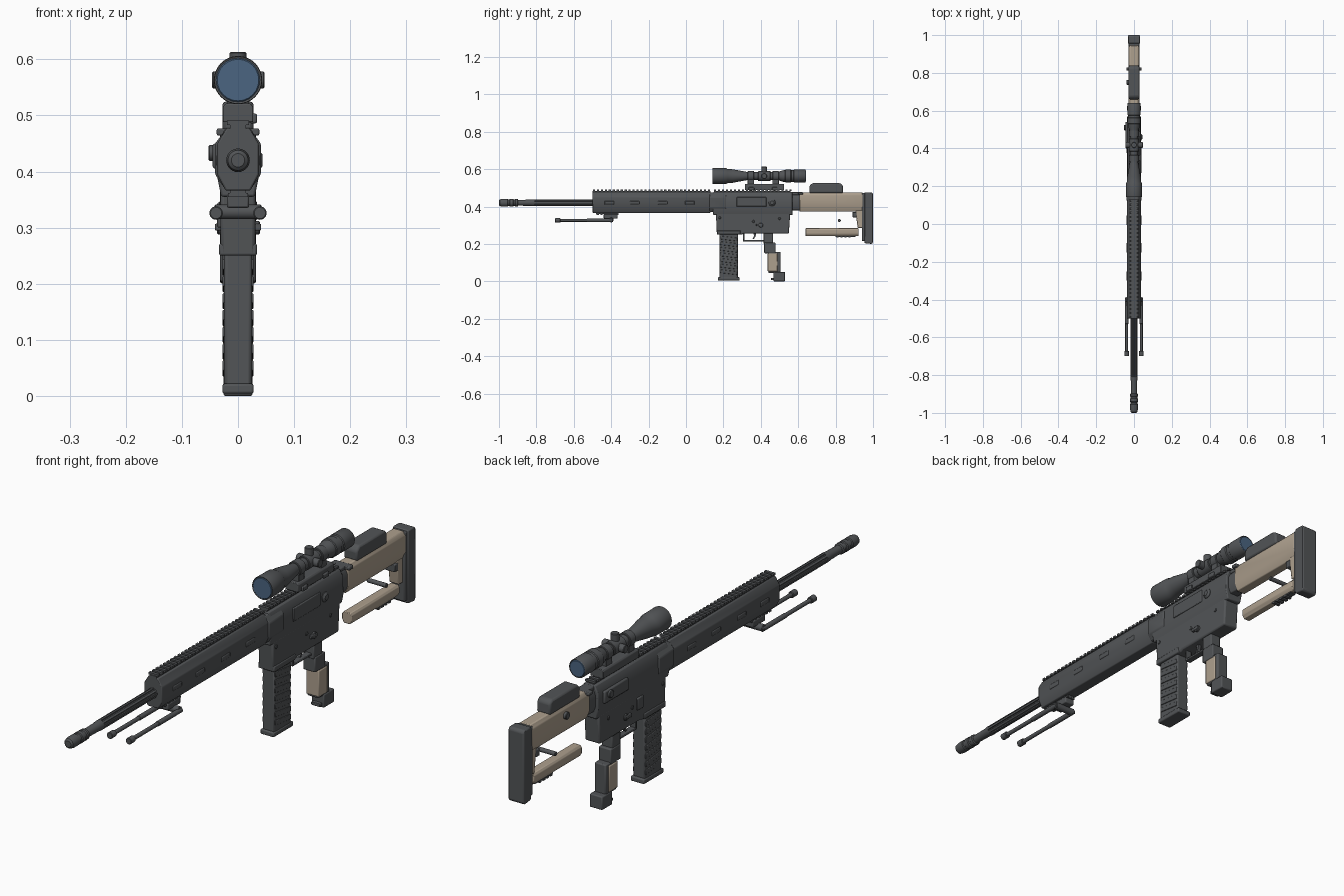
import bpy, bmesh, math
from mathutils import Vector

if "Cube" in bpy.data.objects:
    bpy.data.objects.remove(bpy.data.objects["Cube"])


def material(name, rgb):
    m = bpy.data.materials.new(name)
    m.diffuse_color = (*rgb, 1)
    m.use_nodes = True
    m.node_tree.nodes["Principled BSDF"].inputs["Base Color"].default_value = m.diffuse_color
    return m


DARK = material("dark_metal", (0.085, 0.09, 0.095))
TAN = material("tan_polymer", (0.42, 0.35, 0.27))
BLUE = material("lens_blue", (0.07, 0.13, 0.22))


def finish(name, bm, mat, bevel=0.0):
    bmesh.ops.recalc_face_normals(bm, faces=bm.faces)
    me = bpy.data.meshes.new(name)
    bm.to_mesh(me)
    bm.free()
    me.materials.append(mat)
    ob = bpy.data.objects.new(name, me)
    bpy.context.collection.objects.link(ob)
    if bevel:
        mod = ob.modifiers.new("bevel", 'BEVEL')
        mod.width, mod.segments, mod.limit_method = bevel, 2, 'ANGLE'
    return ob


def loft(name, rings, mat, bevel=0.0):
    """Skin equal-length rings of points and cap both ends."""
    bm = bmesh.new()
    vs = [[bm.verts.new(p) for p in ring] for ring in rings]
    n = len(vs[0])
    for a, b in zip(vs, vs[1:]):
        for i in range(n):
            bm.faces.new((a[i], a[(i + 1) % n], b[(i + 1) % n], b[i]))
    bm.faces.new(vs[0])
    bm.faces.new(vs[-1])
    return finish(name, bm, mat, bevel)


def boxes(name, spans, mat=DARK, bevel=0.0, tilt=0.0):
    """One object from several (x0, x1, y0, y1, z0, z1) spans."""
    bm = bmesh.new()
    for x0, x1, y0, y1, z0, z1 in spans:
        vs = bmesh.ops.create_cube(bm, size=1)['verts']
        for v in vs:
            y, z = v.co.y * (y1 - y0), v.co.z * (z1 - z0)
            v.co = ((x0 + x1) / 2 + v.co.x * (x1 - x0),
                    (y0 + y1) / 2 + y, (z0 + z1) / 2 + z + y * tilt)
    return finish(name, bm, mat, bevel)


def box(name, hx, y0, y1, z0, z1, mat=DARK, bevel=0.004):
    return boxes(name, [(-hx, hx, y0, y1, z0, z1)], mat, bevel)


def section(name, half, y0, y1, mat=DARK, bevel=0.0):
    """Extrude along y a section mirrored from its right half (x, z)."""
    pts = half + [(-x, z) for x, z in reversed(half)]
    return loft(name, [[(x, y, z) for x, z in pts] for y in (y0, y1)], mat, bevel)


def side(name, profile, hx, mat=DARK, bevel=0.004):
    """Extrude a side profile (y, z) across x."""
    return loft(name, [[(x, y, z) for y, z in profile] for x in (-hx, hx)], mat, bevel)


def lathe(name, profile, axis='y', at=(0, 0, 0), mat=DARK, seg=28):
    """Revolve (distance, radius) pairs about an axis."""
    rings = []
    for t, r in profile:
        ring = []
        for i in range(seg):
            a = 2 * math.pi * i / seg
            u, v = r * math.cos(a), r * math.sin(a)
            p = {'x': (t, u, v), 'y': (u, t, v), 'z': (u, v, t)}[axis]
            ring.append(Vector(p) + Vector(at))
        rings.append(ring)
    return loft(name, rings, mat)


def cyl(name, axis, t0, t1, r, at, mat=DARK, c=0.002, seg=24):
    return lathe(name, [(t0, r - c), (t0 + c, r), (t1 - c, r), (t1, r - c)], axis, at, mat, seg)


def teeth(name, y0, y1, z0, z1, hx, pitch=0.0212):
    n = int((y1 - y0) / pitch)
    boxes(name, [(-hx, hx, y0 + i * pitch, y0 + i * pitch + pitch * 0.55, z0, z1)
                 for i in range(n + 1)])


BZ = 0.42  # bore height
SZ = 0.563  # scope height

# Barrel and muzzle brake
lathe("muzzle_brake", [(-1, .012), (-.995, .018), (-.98, .021), (-.955, .021), (-.952, .018),
                       (-.944, .018), (-.941, .021), (-.925, .021), (-.922, .018), (-.914, .018),
                       (-.911, .021), (-.9, .02), (-.897, .016)], at=(0, 0, BZ))
lathe("barrel_tip", [(-.9, .0155), (-.835, .0165), (-.82, .0185), (-.81, .0185)], at=(0, 0, BZ))
flute = [(r, 2 * math.pi * (i + o) / 8) for i in range(8)
         for r, o in ((.0185, -.27), (.0185, .27), (.0145, .38), (.0145, .62))]
loft("fluted_barrel", [[(r * math.cos(a), y, BZ + r * math.sin(a)) for r, a in flute]
                       for y in (-.812, -.48)], DARK)

# Handguard with rails and side slots
section("handguard", [(.02, .478), (.037, .45), (.037, .395), (.022, .366)], -.5, .13, bevel=.003)
box("handguard_rail", .014, -.5, .13, .474, .484, bevel=0)
teeth("handguard_rail_teeth", -.498, .118, .483, .491, .02)
box("lower_rail", .014, -.48, -.36, .36, .368, bevel=0)
teeth("lower_rail_teeth", -.478, -.365, .355, .362, .018)
boxes("handguard_slots", [(s * .03, s * .0395, y - .026, y + .026, .41, .43)
                          for y in (-.41, -.275, -.125, .02) for s in (-1, 1)], bevel=.004)
section("barrel_nut", [(.022, .474), (.041, .45), (.041, .395), (.024, .37)], .125, .215, bevel=.004)

# Bipod
box("bipod_mount", .02, -.44, -.365, .335, .36)
cyl("bipod_pivot", 'x', -.042, .042, .013, (0, -.4, .328))
for s, tag in ((-1, "left"), (1, "right")):
    cyl("bipod_leg_" + tag, 'y', -.69, -.39, .0075, (s * .039, 0, .326))
    cyl("bipod_sleeve_" + tag, 'y', -.53, -.39, .009, (s * .039, 0, .326))
    cyl("bipod_foot_" + tag, 'y', -.7, -.672, .012, (s * .039, 0, .326))

# Receiver
section("upper_receiver", [(.022, .478), (.035, .455), (.037, .39), (.03, .355)], .145, .57, bevel=.004)
side("lower_receiver", [(.16, .365), (.165, .25), (.3, .25), (.31, .255), (.55, .255),
                        (.557, .365)], .031, bevel=.006)
box("magazine_well_rim", .034, .165, .292, .25, .272)
box("receiver_rail", .014, .15, .56, .474, .484, bevel=0)
teeth("receiver_rail_teeth", .15, .555, .483, .491, .02)
boxes("ejection_cover", [(.03, .04, .27, .43, .4, .45)], bevel=.003)
lathe("case_deflector", [(.02, .02), (.038, .018), (.044, .01)], 'x', (0, .46, .42))
cyl("forward_assist", 'x', -.053, -.02, .014, (0, .51, .433))
boxes("left_side_plate", [(-.045, -.03, .4, .54, .405, .45)], bevel=.004)
boxes("bolt_release", [(-.037, -.028, .3, .335, .3, .345)], bevel=.003)
cyl("selector_hub", 'x', -.037, .039, .012, (0, .4, .3))
boxes("selector_lever", [(s * .03, s * .041, .375, .41, .295, .307) for s in (-1, 1)], bevel=.002)
for y, z in ((.18, .34), (.5, .335), (.36, .32)):
    cyl("receiver_pin", 'x', -.034, .034, .007, (0, y, z))
side("charging_handle", [(.55, .462), (.625, .462), (.625, .477), (.55, .477)], .02)
box("charging_handle_wings", .038, .6, .625, .464, .477, bevel=.003)

# Magazine
box("magazine", .025, .178, .277, .015, .26, bevel=.006)
boxes("magazine_ribs", [(-.0275, .0275, .181, .274, .04 + i * .03, .058 + i * .03)
                        for i in range(7)], bevel=.002, tilt=-.12)
box("magazine_base", .028, .17, .287, .004, .022)

# Trigger group
boxes("trigger_guard", [(-.012, .012, .305, .455, .213, .221), (-.012, .012, .305, .313, .215, .258),
                        (-.012, .012, .44, .455, .215, .258)], bevel=.002)
side("trigger", [(.36, .258), (.375, .258), (.372, .24), (.362, .225), (.355, .227), (.364, .242)],
     .006, bevel=0)

# Pistol grip in steps
box("grip_neck", .022, .415, .465, .2, .26)
box("grip_upper", .025, .418, .478, .15, .207)
box("grip_core", .023, .44, .505, .045, .158)
box("grip_panel", .0265, .437, .49, .052, .15, TAN)
box("grip_heel", .026, .468, .53, 0, .05)
box("grip_toe", .018, .455, .475, .006, .018, bevel=.002)

# Scope
lathe("scope_tube", [(.15, .036), (.145, .037), (.143, .042), (.147, .043), (.215, .042), (.222, .038),
                     (.25, .036), (.32, .023), (.335, .021), (.49, .021), (.515, .03), (.53, .032),
                     (.533, .035), (.56, .035), (.563, .032), (.575, .032), (.578, .035),
                     (.637, .035), (.64, .033), (.635, .03)], at=(0, 0, SZ), seg=32)
cyl("front_lens", 'y', .142, .152, .039, (0, 0, SZ), BLUE)
cyl("rear_lens", 'y', .632, .641, .031, (0, 0, SZ), BLUE)
cyl("turret_saddle", 'y', .385, .452, .026, (0, 0, SZ))
cyl("top_turret", 'z', SZ, .613, .015, (0, .418, 0))
cyl("side_turrets", 'x', -.046, .047, .015, (0, .418, SZ))
for y in (.33, .462):
    cyl("scope_ring", 'y', y, y + .034, .027, (0, 0, SZ))
    box("scope_ring_post", .019, y, y + .034, .51, .55, bevel=.002)
section("scope_mount", [(.022, .521), (.027, .515), (.027, .488)], .315, .525, bevel=.002)
boxes("mount_clamps", [(.02, .034, y, y + .03, .486, .503) for y in (.335, .46)], bevel=.003)

# Stock
section("stock_adapter", [(.018, .462), (.026, .445), (.026, .4), (.018, .38)], .565, .615, bevel=.003)
section("stock_body", [(.02, .476), (.029, .462), (.029, .4), (.017, .372)], .607, .945, TAN, .003)
side("stock_rear_post", [(.905, .38), (.946, .38), (.946, .285), (.918, .285)], .02, TAN)
section("stock_lower_bar", [(.014, .284), (.02, .276), (.02, .255), (.012, .242)], .64, .922, TAN, .002)
box("stock_lower_rail", .012, .8, .905, .238, .246, bevel=0)
teeth("stock_lower_rail_teeth", .805, .885, .233, .24, .014)
boxes("sling_stud", [(-.022, .022, .89, .912, .342, .37)], bevel=.003)
cyl("stock_cross_rod", 'x', -.04, .04, .008, (0, .82, .325))
cyl("cheek_knob", 'x', -.04, -.02, .013, (0, .75, .44))
side("cheek_rest", [(.66, .472), (.84, .472), (.838, .515), (.825, .525), (.675, .525),
                    (.66, .51)], .028, bevel=.007)
box("butt_plate", .028, .94, .962, .215, .472)
side("butt_pad", [(.955, .476), (.993, .476), (1, .468), (1, .208), (.993, .2), (.955, .204)], .032)

# Smooth shading with sharp edges kept
bpy.ops.object.select_all(action='SELECT')
bpy.context.view_layer.objects.active = bpy.data.objects["handguard"]
bpy.ops.object.shade_smooth_by_angle(angle=math.radians(35))
